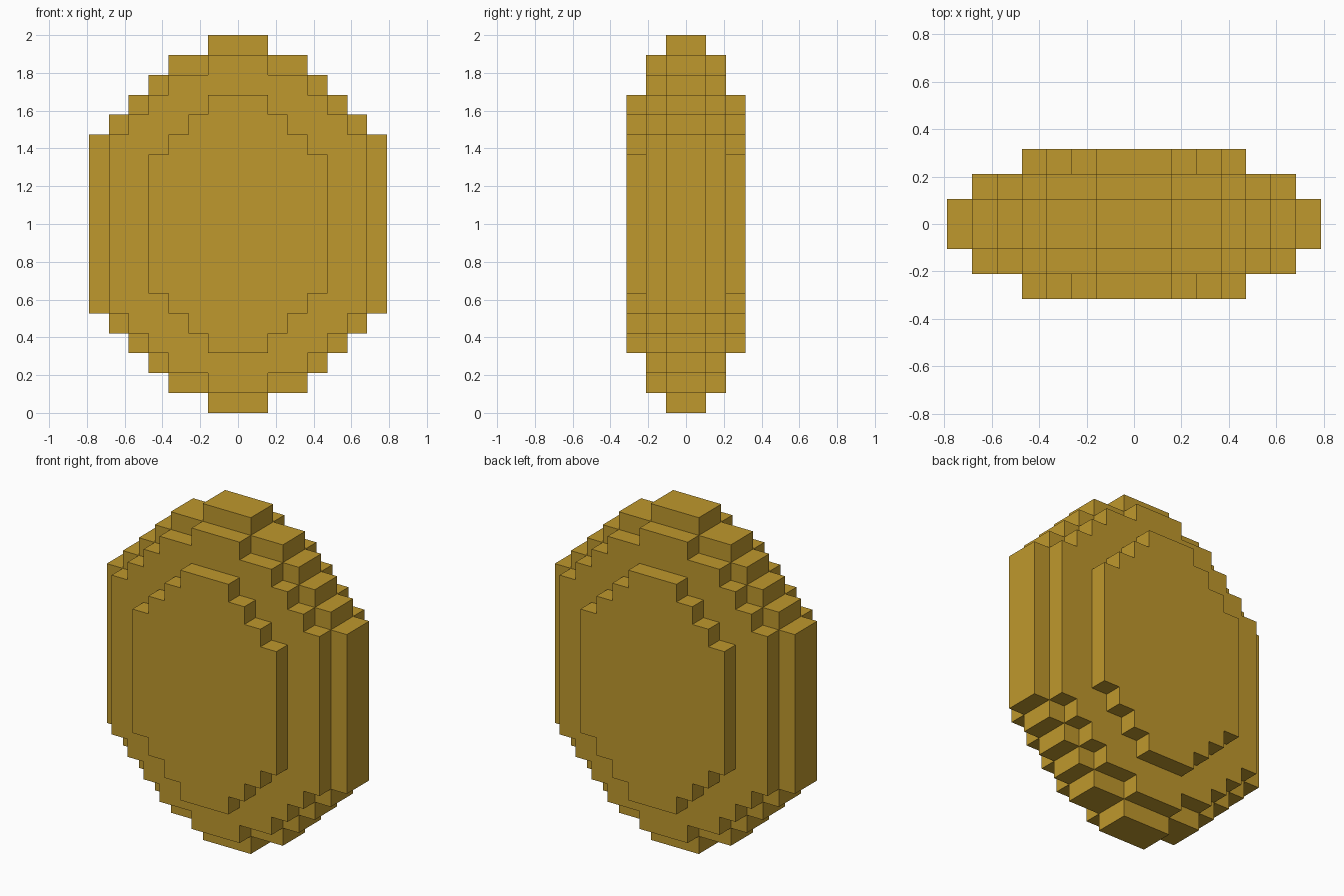
import bpy, bmesh
from mathutils import Vector

cube = bpy.data.objects.get("Cube")
if cube:
    bpy.data.objects.remove(cube, do_unlink=True)

U = 2 / 19  # one block

# Gold material
gold = bpy.data.materials.new("gold")
gold.use_nodes = True
colour = (0.521, 0.314, 0.026, 1)
gold.diffuse_color = colour
gold.node_tree.nodes["Principled BSDF"].inputs["Base Color"].default_value = colour

# Stepped discs: half depth, then (half width, half height) of each step, in blocks
TIERS = [
    (1, [(1.5, 9.5), (3.5, 8.5), (4.5, 7.5), (5.5, 6.5), (6.5, 5.5), (7.5, 4.5)]),
    (2, [(1.5, 8.5), (3.5, 7.5), (4.5, 6.5), (5.5, 5.5), (6.5, 4.5)]),
    (3, [(1.5, 6.5), (2.5, 5.5), (3.5, 4.5), (4.5, 3.5)]),
]


def filled(p):
    """True where a block centre lies inside one of the discs."""
    return any(abs(p.y) < depth and any(abs(p.x) < w and abs(p.z) < h for w, h in steps)
               for depth, steps in TIERS)


def add_face(bm, centre, axis, sign):
    """Square on the exposed side of a block, wound to face outwards."""
    normal, a, b = Vector(), Vector(), Vector()
    normal[axis] = sign / 2
    a[(axis + 1) % 3] = 0.5
    b[(axis + 2) % 3] = sign / 2
    c = centre + normal
    corners = (c - a - b, c + a - b, c + a + b, c - a + b)
    bm.faces.new([bm.verts.new(v * U + Vector((0, 0, 1))) for v in corners])


# Coin shell: only the outer sides of the blocks
bm = bmesh.new()
for x in range(-7, 8):
    for z in range(-9, 10):
        for y in range(-3, 3):
            p = Vector((x, y + 0.5, z))
            if not filled(p):
                continue
            for axis in range(3):
                for sign in (-1, 1):
                    q = p.copy()
                    q[axis] += sign
                    if not filled(q):
                        add_face(bm, p, axis, sign)

# Join the squares into large flat faces
bmesh.ops.remove_doubles(bm, verts=bm.verts, dist=0.001)
bmesh.ops.dissolve_limit(bm, angle_limit=0.01, verts=bm.verts, edges=bm.edges)

mesh = bpy.data.meshes.new("coin")
bm.to_mesh(mesh)
bm.free()
mesh.materials.append(gold)
coin = bpy.data.objects.new("coin", mesh)
bpy.context.collection.objects.link(coin)
